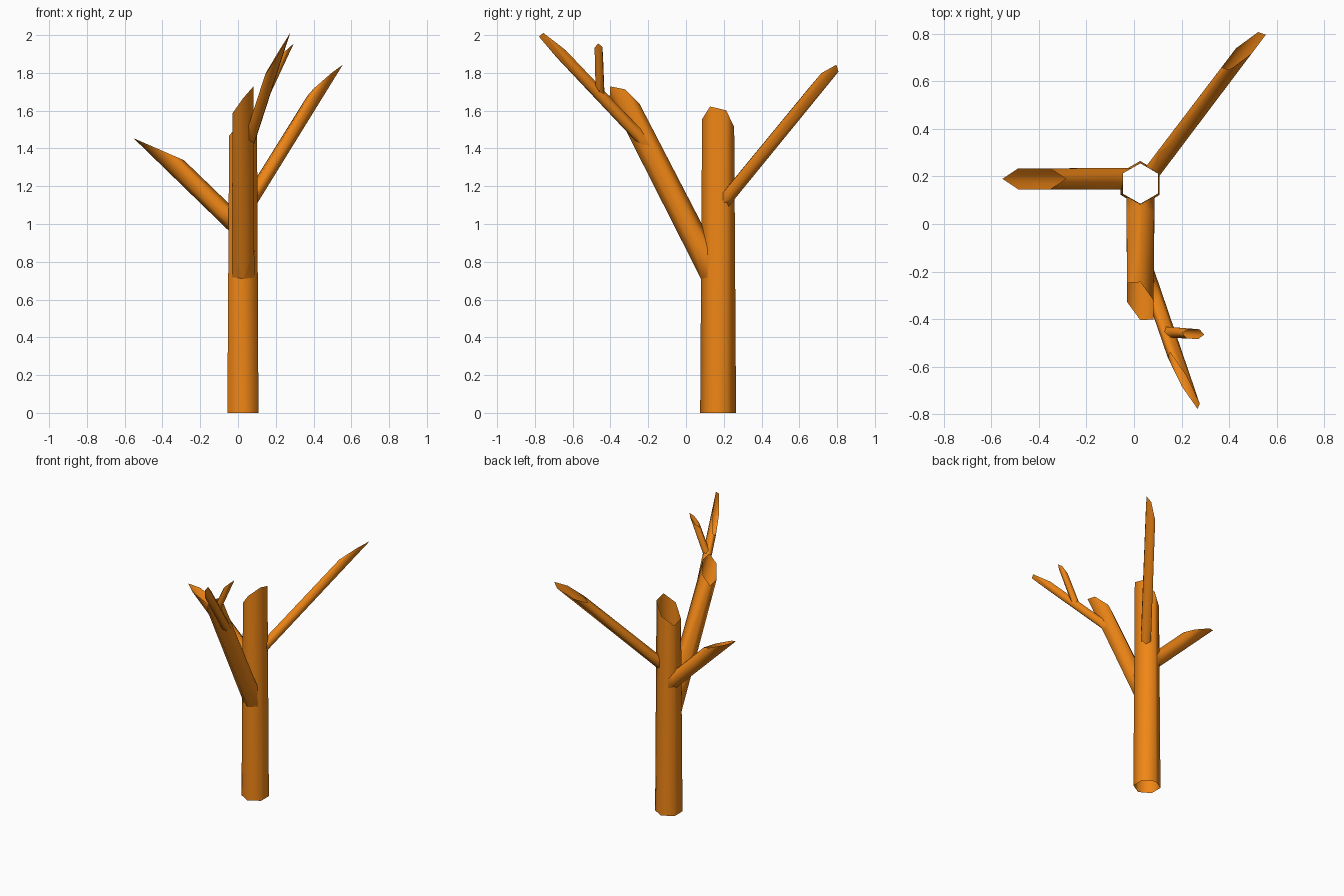
import bpy, bmesh, math
from mathutils import Vector

if "Cube" in bpy.data.objects:
    bpy.data.objects.remove(bpy.data.objects["Cube"])

bark = bpy.data.materials.new("bark")
bark.diffuse_color = (0.87, 0.24, 0.008, 1)
bark.use_nodes = True
bark.node_tree.nodes["Principled BSDF"].inputs["Base Color"].default_value = bark.diffuse_color


def limb(name, base, tip, r0, r1, cut, up=(0, 0, 1), phase=0.0, parent=None, flat_base=False):
    """Open six-sided tube whose end is sliced by a plane; trimmed where it meets its parent."""
    base, tip, cut = Vector(base), Vector(tip), Vector(cut)
    axis = (tip - base).normalized()
    side = axis.cross(Vector(up)).normalized()
    rise = side.cross(axis)
    bm = bmesh.new()
    lower, upper = [], []
    for i in range(6):
        a = math.radians(60 * i + phase)
        spoke = rise * math.cos(a) + side * math.sin(a)
        p, q = base + spoke * r0, tip + spoke * r1
        if flat_base:
            p.z = 0
        edge = (q - p).normalized()
        q += edge * ((tip - q).dot(cut) / edge.dot(cut))
        lower.append(bm.verts.new(p))
        upper.append(bm.verts.new(q))
    for i in range(6):
        j = (i + 1) % 6
        bm.faces.new((lower[i], upper[i], upper[j], lower[j]))
    # outward planes of this limb, used to trim its children
    mid = (base + tip) / 2
    bm.normal_update()
    planes = []
    for f in bm.faces:
        c = f.calc_center_median()
        n = f.normal.copy()
        if n.dot(c - (base + axis * (c - base).dot(axis))) < 0:
            f.normal_flip()
            n = -n
        planes.append((c, n))
    # remove the piece buried in the parent
    if parent:
        for c, n in parent:
            bmesh.ops.bisect_plane(bm, geom=bm.verts[:] + bm.edges[:] + bm.faces[:],
                                   plane_co=c, plane_no=n, dist=1e-5)
        buried = [f for f in bm.faces
                  if all((f.calc_center_median() - c).dot(n) < 1e-5 for c, n in parent)]
        bmesh.ops.delete(bm, geom=buried, context='FACES')
    me = bpy.data.meshes.new(name)
    bm.to_mesh(me)
    bm.free()
    me.materials.append(bark)
    for p in me.polygons:
        p.use_smooth = True
    bpy.context.collection.objects.link(bpy.data.objects.new(name, me))
    return planes


# trunk with a slanted top
trunk = limb("trunk", (0.026, 0.17, 0), (0.027, 0.17, 1.535), 0.095, 0.085,
             (-1.05, 0.24, 1), up=(0, 1, 0), flat_base=True)

# main branches
front = limb("front_branch", (0.027, 0.17, 0.684), (0.027, -0.325, 1.65), 0.069, 0.064,
             (-1.15, 0.2, 1), parent=trunk)
limb("right_branch", (0.034, 0.163, 1.072), (0.462, 0.728, 1.762), 0.04, 0.038,
     (-1.05, 0.24, 1), parent=trunk)
limb("left_branch", (0.02, 0.19, 0.97), (-0.42, 0.19, 1.396), 0.052, 0.051,
     (0.436, 0, 1), parent=trunk)

# twigs growing from the front branch
twig = limb("front_twig", (0.045, -0.18, 1.393), (0.21, -0.66, 1.9), 0.033, 0.032,
            (-1.9, -0.15, 1), phase=30, parent=front)
limb("small_twig", (0.143, -0.455, 1.69), (0.25, -0.462, 1.915), 0.026, 0.024,
     (-0.9, 0, 1), parent=twig)
